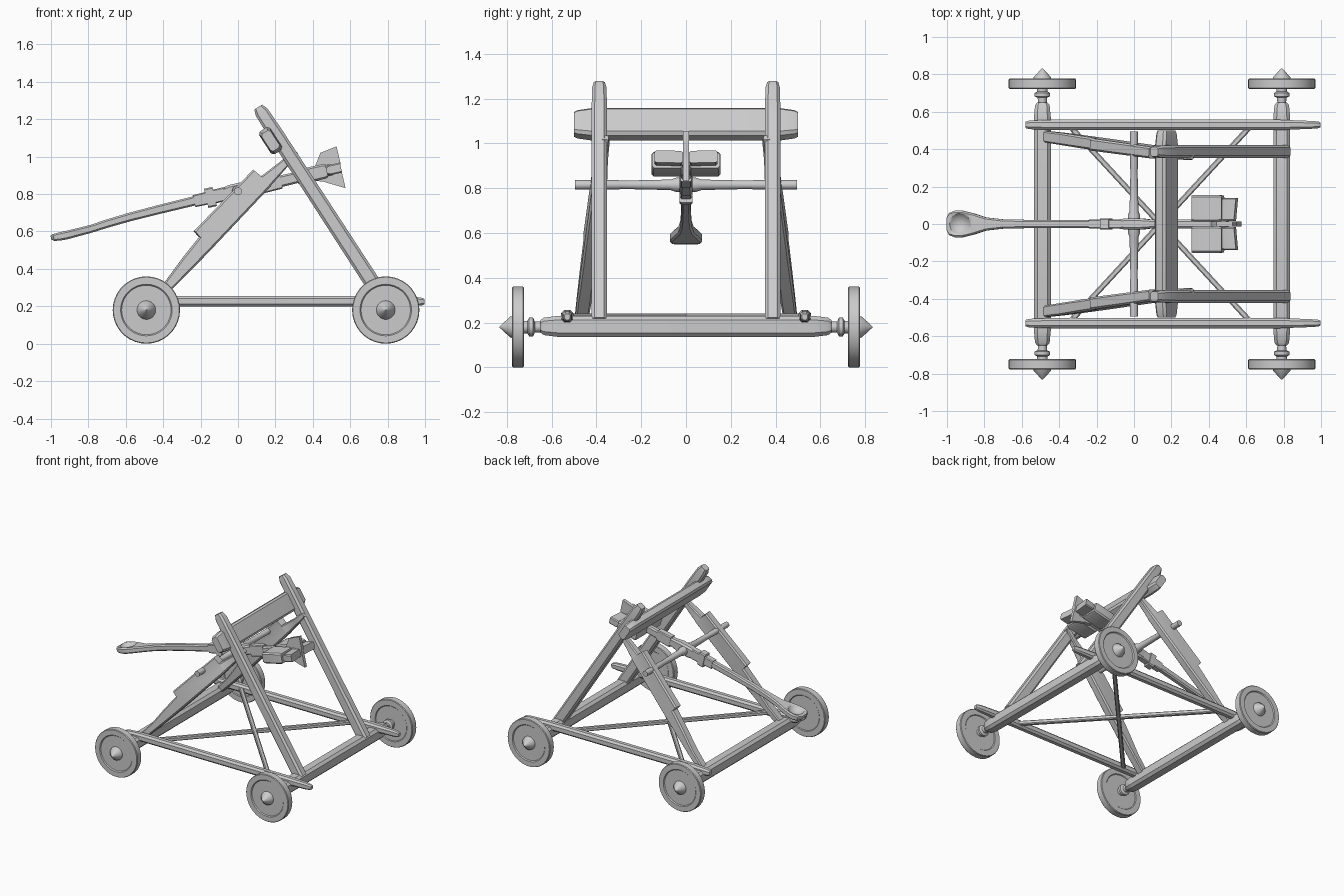
import bpy, bmesh
from math import cos, sin, tau, pi
from mathutils import Vector

if "Cube" in bpy.data.objects:
    bpy.data.objects.remove(bpy.data.objects["Cube"])

Y, X = Vector((0, 1, 0)), Vector((1, 0, 0))


def finish(name, bm, angle=0.6):
    bmesh.ops.recalc_face_normals(bm, faces=bm.faces)
    me = bpy.data.meshes.new(name)
    bm.to_mesh(me)
    bm.free()
    ob = bpy.data.objects.new(name, me)
    bpy.context.collection.objects.link(ob)
    bpy.context.view_layer.objects.active = ob
    ob.select_set(True)
    bpy.ops.object.shade_smooth_by_angle(angle=angle)
    ob.select_set(False)
    return ob


def bridge(bm, rings, caps=True):
    n = len(rings[0])
    for a, b in zip(rings, rings[1:]):
        for i in range(n):
            bm.faces.new((a[i], a[(i + 1) % n], b[(i + 1) % n], b[i]))
    if caps:
        bm.faces.new(rings[0])
        bm.faces.new(rings[-1])


def bar(name, stations, side=Y, sides=0, chamfer=0.2):
    """Loft through stations (x, y, z, width, height); chamfered box or round section."""
    pts = [Vector(s[:3]) for s in stations]
    t = (pts[-1] - pts[0]).normalized()
    sv = (side - t * side.dot(t)).normalized()
    up = t.cross(sv)
    if sides:
        sec = [(cos(tau * i / sides) / 2, sin(tau * i / sides) / 2) for i in range(sides)]
        off = None
    bm = bmesh.new()
    rings = []
    for p, s in zip(pts, stations):
        w, h = s[3], s[4]
        if not sides:
            c = chamfer * min(w, h)
            a, b = w / 2, h / 2
            off = [(a, b - c), (a - c, b), (c - a, b), (-a, b - c),
                   (-a, c - b), (c - a, -b), (a - c, -b), (a, c - b)]
        else:
            off = [(u * w, v * h) for u, v in sec]
        rings.append([bm.verts.new(p + sv * u + up * v) for u, v in off])
    bridge(bm, rings)
    return finish(name, bm)


def wheel(name, x, s):
    # lathe about the axle: (radius, y)
    prof = [(.022, .62), (.025, .675), (.042, .683), (.042, .70), (.028, .708), (.028, .728),
            (.13, .728), (.135, .723), (.176, .723), (.18, .728), (.18, .772), (.176, .777),
            (.138, .777), (.132, .770), (.05, .770), (.046, .785), (.003, .832)]
    bm = bmesh.new()
    n = 36
    rings = [[bm.verts.new((x + r * cos(tau * i / n), s * y, .18 + r * sin(tau * i / n)))
              for i in range(n)] for r, y in prof]
    bridge(bm, rings)
    finish(name, bm)


# undercarriage: axle beams and wheels
for label, x in (("rear", -.49), ("front", .79)):
    bar(label + "_axle_beam", [(x, -.65, .183, .055, .055), (x, -.635, .183, .078, .078),
                               (x, -.57, .183, .09, .094), (x, .57, .183, .09, .094),
                               (x, .635, .183, .078, .078), (x, .65, .183, .055, .055)], X)
    for s in (-1, 1):
        wheel(label + "_wheel", x, s)

# crossed floor braces
for s in (-1, 1):
    bar("floor_cross_brace", [(-.34, -.52 * s, .225, .03, .03), (.62, .52 * s, .225, .03, .03)])

# side frames
d, n = Vector((.694, .72)), Vector((-.72, .694))
for s in (-1, 1):
    y = .53 * s
    bar("side_rail", [(-.58, y, .225, .034, .034), (-.56, y, .225, .046, .048),
                      (-.44, y, .227, .055, .058), (.78, y, .227, .055, .058),
                      (.95, y, .226, .042, .048), (.985, y, .225, .036, .04),
                      (.998, y, .225, .024, .026)], chamfer=.25)
    y = .387 * s
    bar("front_post", [(.80, y, .2, .07, .085), (.20, y, 1.125, .07, .08),
                       (.127, y, 1.237, .064, .074), (.108, y, 1.265, .05, .05)])
    stations = []
    for t, a, b, w in ((0, -.028, .02, .06), (.13, -.032, .022, .065), (.30, -.035, .045, .066),
                       (.438, -.035, .058, .066), (.442, -.035, .1, .066), (.896, -.03, .1, .062),
                       (.9, -.028, .045, .058), (1.03, -.022, .025, .045), (1.10, -.02, .022, .042),
                       (1.125, -.012, .014, .03)):
        p = Vector((-.47, .215)) + d * t + n * (a + b) / 2
        stations.append((p.x, s * (.467 - .095 * t), p.y, w, b - a))
    bar("rear_brace", stations, chamfer=.15)

# stop beam across the posts, tilted with them
bar("stop_beam", [(.174, -.5, 1.085, .055, .11), (.174, -.485, 1.085, .064, .125),
                  (.174, -.42, 1.085, .07, .145), (.174, .42, 1.085, .07, .145),
                  (.174, .485, 1.085, .064, .125), (.174, .5, 1.085, .055, .11)],
    Vector((.839, 0, .544)))

# pivot rod
bar("pivot_rod", [(0, y, .815, w, w) for y, w in
                  ((-.495, .042), (-.3, .042), (-.29, .038), (-.07, .048), (-.045, .065), (.045, .065),
                   (.07, .048), (.29, .038), (.3, .042), (.495, .042))], X, sides=14)

# throwing arm with a spoon end
arm = bar("throwing_arm", [
    (-1.0, 0, .567, .07, .022), (-.985, 0, .568, .12, .038), (-.955, 0, .573, .142, .044),
    (-.915, 0, .581, .142, .046), (-.86, 0, .595, .115, .044), (-.79, 0, .613, .07, .042),
    (-.70, 0, .642, .05, .044), (-.58, 0, .677, .045, .046), (-.42, 0, .718, .042, .048),
    (-.24, 0, .762, .042, .05), (-.10, 0, .793, .042, .06), (-.04, 0, .807, .06, .085),
    (.04, 0, .825, .06, .085), (.10, 0, .839, .046, .065), (.33, 0, .892, .046, .06),
    (.50, 0, .931, .046, .06)])
bm = bmesh.new()
bmesh.ops.create_uvsphere(bm, u_segments=24, v_segments=16, radius=.07)
bmesh.ops.translate(bm, verts=bm.verts, vec=(-.94, 0, .64))
cutter = finish("bowl_cutter", bm)
mod = arm.modifiers.new("bowl", "BOOLEAN")
mod.operation, mod.object, mod.solver = "DIFFERENCE", cutter, "EXACT"
bpy.context.view_layer.objects.active = arm
bpy.ops.object.modifier_apply(modifier="bowl")
bpy.data.objects.remove(cutter)


def on_arm(name, spans, chamfer=.12):
    """Blocks along the arm line: (x, y, lift, width, height)."""
    return bar(name, [(x, y, .816 + .229 * x + l, w, h) for x, y, l, w, h in spans], chamfer=chamfer)


# bindings and collars on the arm
on_arm("arm_sleeve", [(-.235, 0, 0, .048, .065), (-.17, 0, 0, .048, .068)])
on_arm("arm_collar", [(-.17, 0, 0, .06, .105), (-.125, 0, 0, .06, .105)])
on_arm("arm_sleeve", [(-.125, 0, 0, .05, .075), (-.06, 0, 0, .05, .075)])
on_arm("arm_front_sleeve", [(.12, 0, 0, .05, .085), (.23, 0, 0, .05, .08)])

# counterweight: paired blocks and flared fins
for s in (-1, 1):
    on_arm("counterweight_block", [(.315, .084 * s, 0, .138, .07), (.33, .084 * s, 0, .142, .08),
                                   (.46, .084 * s, 0, .142, .08), (.475, .084 * s, 0, .134, .07)])
    on_arm("counterweight_side_fin", [(.47, .085 * s, 0, .10, .035), (.485, .078 * s, 0, .124, .055),
                                      (.545, .078 * s, 0, .124, .055)])
bm = bmesh.new()
outline = [(.40, .87), (.45, .868), (.575, .832), (.557, .91), (.545, .945), (.548, .965),
           (.527, 1.055), (.44, 1.02), (.415, .955)]
bridge(bm, [[bm.verts.new((x, y, z)) for x, z in outline] for y in (-.013, .013)])
finish("counterweight_tail_fin", bm)
